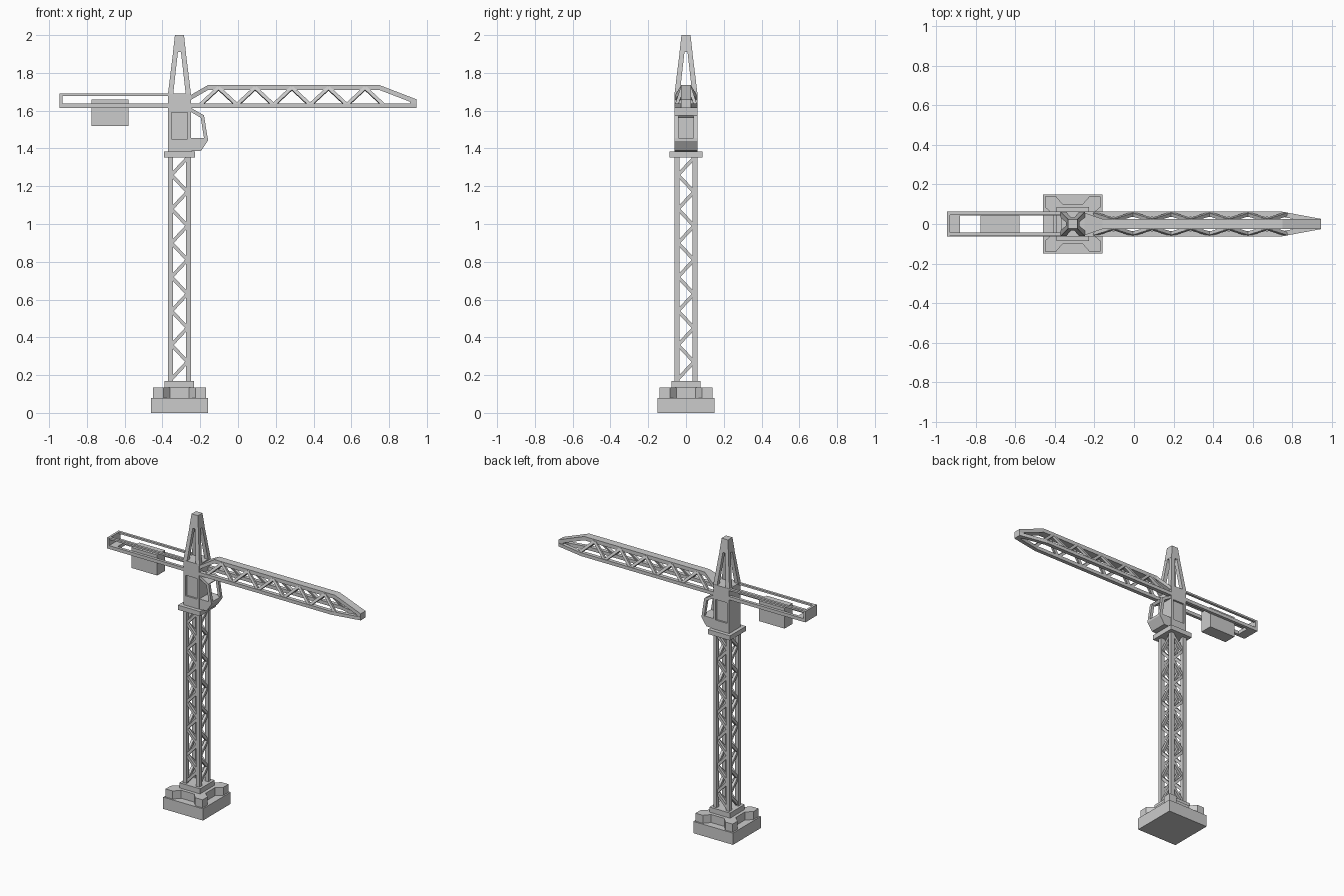
import bpy, bmesh
from mathutils import Vector

if "Cube" in bpy.data.objects:
    bpy.data.objects.remove(bpy.data.objects["Cube"])

CX = -0.31  # mast axis


def loft(name, rings):
    """Skin a row of equal-length rings and cap both ends."""
    bm = bmesh.new()
    vs = [[bm.verts.new(p) for p in r] for r in rings]
    n = len(vs[0])
    for a, b in zip(vs, vs[1:]):
        for i in range(n):
            j = (i + 1) % n
            bm.faces.new((a[i], a[j], b[j], b[i]))
    bm.faces.new(vs[0])
    bm.faces.new(vs[-1])
    return finish(name, bm)


def finish(name, bm):
    bmesh.ops.recalc_face_normals(bm, faces=bm.faces)
    me = bpy.data.meshes.new(name)
    bm.to_mesh(me)
    bm.free()
    ob = bpy.data.objects.new(name, me)
    bpy.context.collection.objects.link(ob)
    return ob


def box(name, x0, x1, y0, y1, z0, z1):
    return loft(name, [[(x0, y0, z), (x1, y0, z), (x1, y1, z), (x0, y1, z)] for z in (z0, z1)])


def side_prism(name, profile, y0, y1):
    return loft(name, [[(x, y, z) for x, z in profile] for y in (y0, y1)])


def zigzag(name, points, size, normal):
    """Row of square bars joining consecutive points, in one mesh."""
    bm = bmesh.new()
    h = size / 2
    for a, b in zip(points, points[1:]):
        a, b = Vector(a), Vector(b)
        d = (b - a).normalized()
        u = d.cross(Vector(normal)).normalized()
        v = d.cross(u)
        r = [[bm.verts.new(p + u * s * h + v * t * h)
              for s, t in ((-1, -1), (1, -1), (1, 1), (-1, 1))] for p in (a, b)]
        for i in range(4):
            j = (i + 1) % 4
            bm.faces.new((r[0][i], r[0][j], r[1][j], r[1][i]))
        bm.faces.new(r[0])
        bm.faces.new(r[1])
    return finish(name, bm)


# Foundation: slab, notched block, plate
box("base_slab", CX - .15, CX + .15, -.15, .15, 0, .08)
quarter = [(-.14, -.14), (-.085, -.14), (-.05, -.10), (.05, -.10), (.085, -.14)]
outline = []
for k in range(4):
    for x, y in quarter:
        for _ in range(k):
            x, y = -y, x
        outline.append((CX + x, y))
loft("base_notched_block", [[(x, y, z) for x, y in outline] for z in (.08, .135)])
box("mast_foot_plate", CX - .078, CX + .078, -.078, .078, .135, .17)

# Mast: four legs and lattice on four sides
for sx in (-1, 1):
    for sy in (-1, 1):
        x, y = CX + sx * .048, sy * .048
        box("mast_leg", x - .013, x + .013, y - .013, y + .013, .165, 1.36)
N = 13
zs = [1.35 - i * (1.17 / N) for i in range(N + 1)]
for s in (-1, 1):
    zigzag("mast_lacing_y", [(CX + (.042 if i % 2 == 0 else -.042), s * .046, z)
                             for i, z in enumerate(zs)], .018, (0, 1, 0))
    zigzag("mast_lacing_x", [(CX + s * .046, (.042 if i % 2 == 0 else -.042), z)
                             for i, z in enumerate(zs)], .018, (1, 0, 0))

# Slewing plate and tower head with recessed side panels
box("slewing_plate", CX - .083, CX + .083, -.087, .087, 1.353, 1.385)
box("tower_head", CX - .06, CX + .06, -.05, .05, 1.385, 1.69)
for s in (-1, 1):
    y0, y1 = sorted((s * .05, s * .062))
    for sx in (-1, 1):
        a, b = sorted((sx * .042, sx * .06))
        box("head_panel_stile", CX + a, CX + b, y0, y1, 1.385, 1.69)
    box("head_panel_sill", CX - .042, CX + .042, y0, y1, 1.385, 1.45)
    box("head_panel_top", CX - .042, CX + .042, y0, y1, 1.59, 1.69)

# Apex: four leaning legs and a cap
for sx in (-1, 1):
    for sy in (-1, 1):
        loft("apex_leg", [[(CX + sx * a, sy * b, z) for a, b in
                           ((i, i), (o, i), (o, o), (i, o))]
                          for o, i, z in ((.062, .034, 1.68), (.031, .006, 1.93))])
loft("apex_cap", [[(CX + a * w, b * w, z) for a, b in ((-1, -1), (1, -1), (1, 1), (-1, 1))]
                  for w, z in ((.034, 1.91), (.024, 2.0))])

# Operator cabin: solid tub, side frames, roof
side_prism("cabin_tub", [(-.25, 1.385), (-.195, 1.388), (-.16, 1.44), (-.16, 1.455), (-.25, 1.455)], -.06, .06)
side_prism("cabin_roof", [(-.25, 1.615), (-.18, 1.575), (-.193, 1.56), (-.25, 1.594)], -.06, .06)
for s in (-1, 1):
    side_prism("cabin_pillar", [(-.18, 1.575), (-.16, 1.45), (-.179, 1.45), (-.198, 1.565)], s * .04, s * .06)

# Counter-jib: lower beams, upper rails, end plates, weight
for s in (-1, 1):
    y0, y1 = sorted((s * .042, s * .062))
    box("counter_beam", -.945, -.36, y0, y1, 1.615, 1.638)
    box("counter_rail", -.945, -.36, y0 + .003, y1, 1.678, 1.69)
box("counter_end_plate", -.945, -.93, -.062, .062, 1.615, 1.69)
box("counter_end_floor", -.945, -.88, -.062, .062, 1.615, 1.638)
box("counterweight", -.775, -.58, -.043, .043, 1.52, 1.66)

# Jib: top chord, converging bottom chords, lacing, tip
loft("jib_top_chord", [[(x, -w, z), (x, w, z), (x, w, z - .026), (x, -w, z - .026)]
                       for x, w, z in ((-.26, .06, 1.677), (-.16, .026, 1.735),
                                       (.75, .026, 1.735), (.945, .026, 1.66))])
steps = 10
for s in (-1, 1):
    loft("jib_bottom_chord", [[(x, s * i, 1.615), (x, s * o, 1.615), (x, s * o, 1.638), (x, s * i, 1.638)]
                              for x, i, o in ((-.26, .036, .062), (.75, .036, .062), (.945, 0, .026))])
    zigzag("jib_lacing", [(-.2 + k * .097, s * (.05 if k % 2 == 0 else .02), 1.63 if k % 2 == 0 else 1.72)
                          for k in range(steps + 1)], .018, (0, 1, .3 * s))
box("jib_tip", .91, .945, -.026, .026, 1.615, 1.66)
